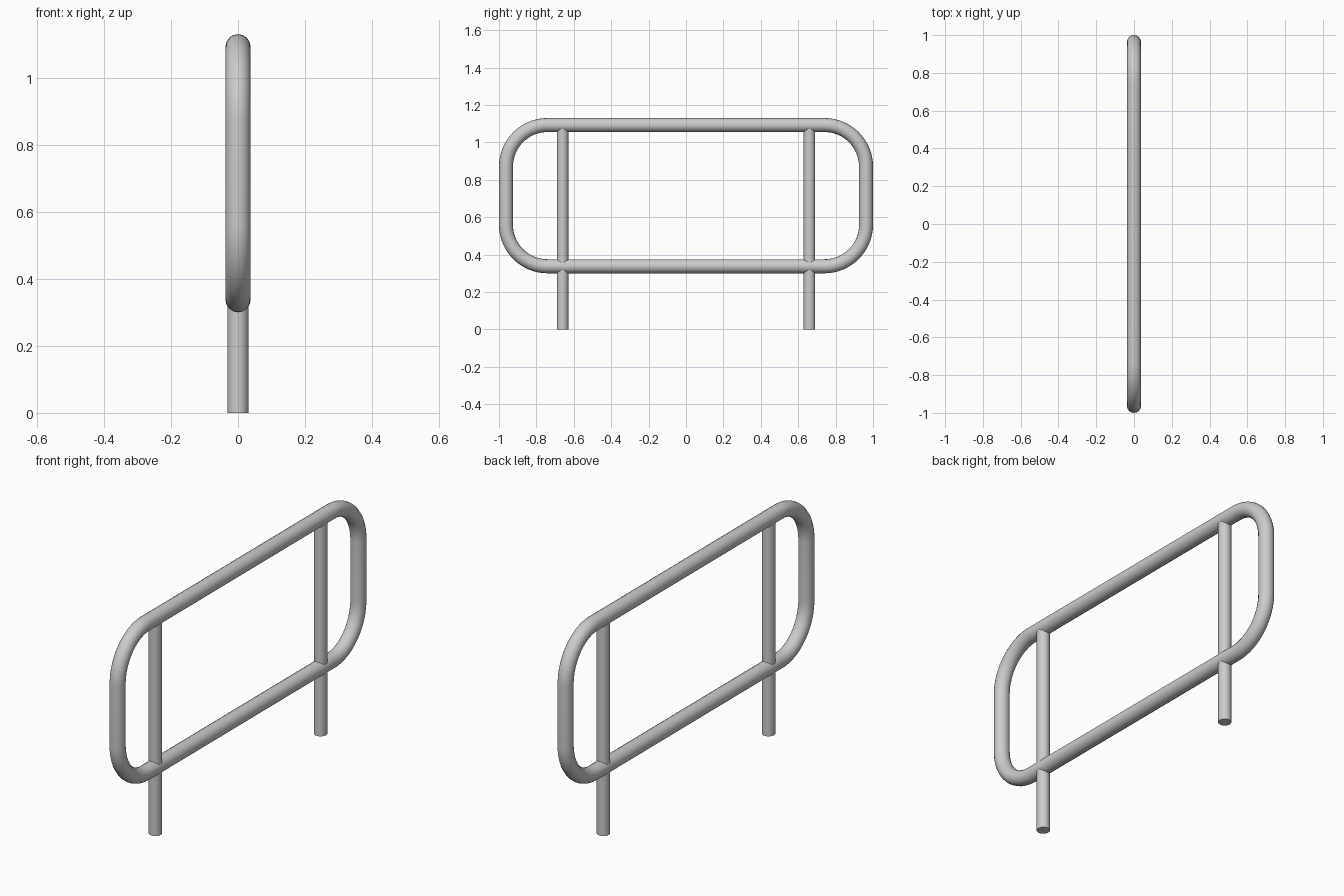
import bpy, math

if "Cube" in bpy.data.objects:
    bpy.data.objects.remove(bpy.data.objects["Cube"])

TUBE_R = 0.0375
POST_R = 0.031
HALF_Y = 1.0 - TUBE_R
Z_LOW, Z_HIGH = 0.3375, 1.0925
CORNER = 0.222
STEPS = 16


def smooth(obj):
    bpy.ops.object.select_all(action='DESELECT')
    obj.select_set(True)
    bpy.context.view_layer.objects.active = obj
    bpy.ops.object.shade_smooth_by_angle(angle=math.radians(40))


# Rounded rectangular rail loop: four corner arcs joined by straight runs
path = []
corners = [(1, Z_HIGH - CORNER, 0), (-1, Z_HIGH - CORNER, 90),
           (-1, Z_LOW + CORNER, 180), (1, Z_LOW + CORNER, 270)]
for side, cz, start in corners:
    cy = side * (HALF_Y - CORNER)
    for i in range(STEPS + 1):
        a = math.radians(start + 90 * i / STEPS)
        path.append((0, cy + CORNER * math.cos(a), cz + CORNER * math.sin(a), 1))

curve = bpy.data.curves.new("rail_loop", 'CURVE')
curve.dimensions = '3D'
curve.bevel_depth = TUBE_R
curve.bevel_resolution = 6
spline = curve.splines.new('POLY')
spline.points.add(len(path) - 1)
for point, co in zip(spline.points, path):
    point.co = co
spline.use_cyclic_u = True
rail = bpy.data.objects.new("rail_loop", curve)
bpy.context.collection.objects.link(rail)
bpy.ops.object.select_all(action='DESELECT')
rail.select_set(True)
bpy.context.view_layer.objects.active = rail
bpy.ops.object.convert(target='MESH')
smooth(bpy.context.object)

# Two upright posts passing through the lower rail up into the top rail
for name, y in (("front_post", -0.66), ("back_post", 0.66)):
    bpy.ops.mesh.primitive_cylinder_add(vertices=32, radius=POST_R, depth=Z_HIGH,
                                        location=(0, y, Z_HIGH / 2))
    bpy.context.object.name = name
    smooth(bpy.context.object)
